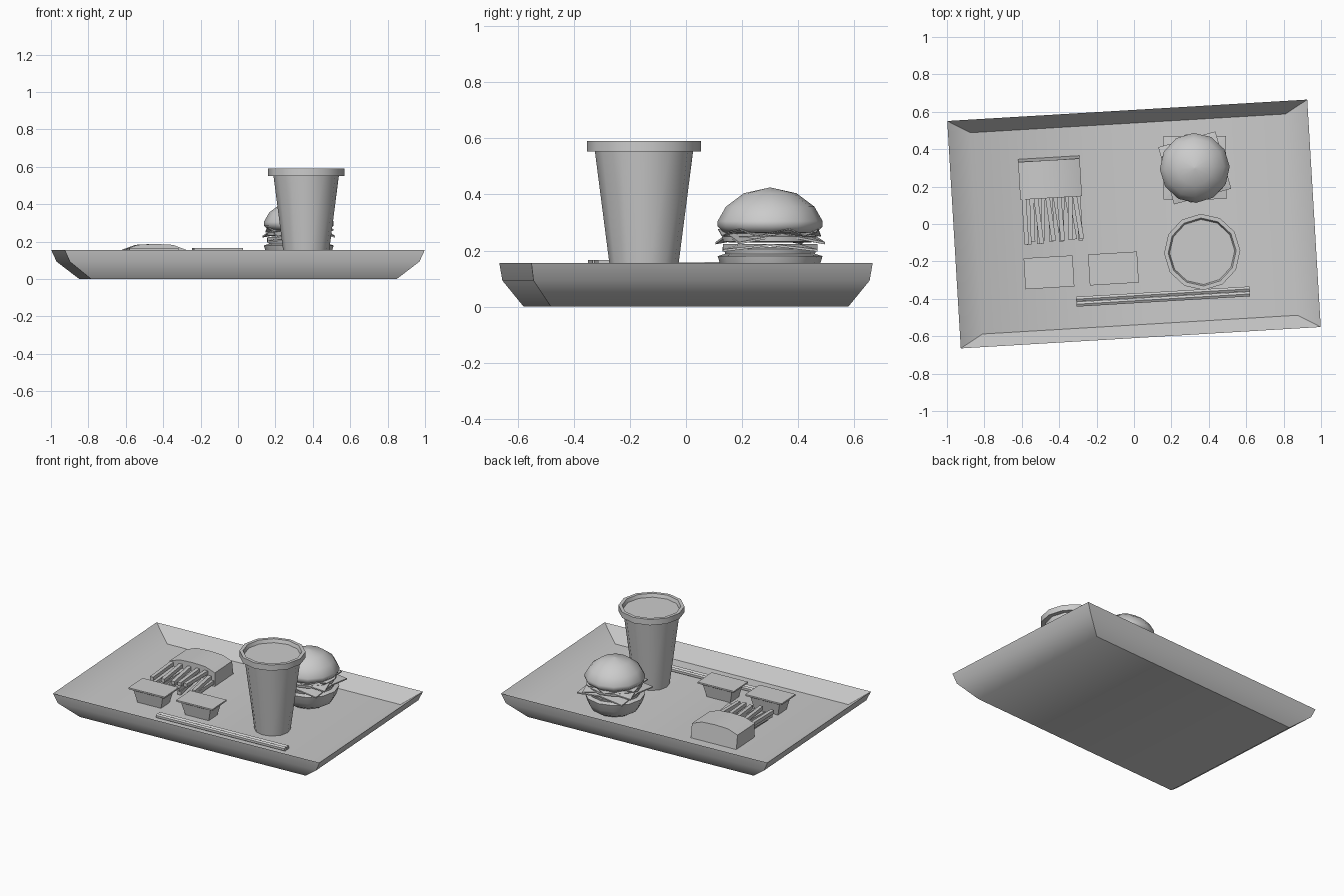
import bpy, bmesh, math, random
from mathutils import Matrix, Vector

if "Cube" in bpy.data.objects:
    bpy.data.objects.remove(bpy.data.objects["Cube"])

random.seed(4)
TURN = Matrix.Rotation(math.radians(3.4), 4, 'Z')   # the whole meal is turned slightly
FLOOR = 0.065


def loft(name, rings, angle=None):
    """Skin closed rings of equal length and cap both ends."""
    bm = bmesh.new()
    rows = [[bm.verts.new(TURN @ Vector(p)) for p in r] for r in rings]
    n = len(rows[0])
    for a, b in zip(rows, rows[1:]):
        for i in range(n):
            j = (i + 1) % n
            bm.faces.new((a[i], a[j], b[j], b[i]))
    bm.faces.new(rows[0][::-1])
    bm.faces.new(rows[-1])
    bmesh.ops.recalc_face_normals(bm, faces=bm.faces[:])
    me = bpy.data.meshes.new(name)
    bm.to_mesh(me)
    bm.free()
    ob = bpy.data.objects.new(name, me)
    bpy.context.collection.objects.link(ob)
    if angle:
        bpy.ops.object.select_all(action='DESELECT')
        ob.select_set(True)
        bpy.context.view_layer.objects.active = ob
        bpy.ops.object.shade_smooth_by_angle(angle=math.radians(angle))
    return ob


def rect(x, y, hx, hy, z):
    return [(x - hx, y - hy, z), (x + hx, y - hy, z), (x + hx, y + hy, z), (x - hx, y + hy, z)]


def circle(x, y, r, z, n=12):
    return [(x + r * math.cos(2 * math.pi * i / n + 1.55),
             y + r * math.sin(2 * math.pi * i / n + 1.55), z) for i in range(n)]


def lathe(name, x, y, profile, n=12, angle=45):
    return loft(name, [circle(x, y, r, z, n) for r, z in profile], angle)


def rod(name, a, b, r, n):
    a, b = Vector(a), Vector(b)
    q = (b - a).to_track_quat('Z', 'Y')
    ring = [q @ Vector((r * math.cos(2 * math.pi * (i + .5) / n),
                        r * math.sin(2 * math.pi * (i + .5) / n), 0)) for i in range(n)]
    return loft(name, [[a + p for p in ring], [b + p for p in ring]])


# Tray: outside bottom, flared side, rim, then down to the floor
loft("tray", [rect(0, 0, .818, .531, 0), rect(0, 0, .936, .60, .093),
              rect(0, 0, .964, .609, .155), rect(0, 0, .844, .539, FLOOR)], 45)

# Drink cup and its recessed lid
CX, CY = .355, -.171
lathe("drink_cup", CX, CY, [(.112, FLOOR), (.176, .56)])
lathe("cup_lid", CX, CY, [(.17, .552), (.204, .552), (.204, .591), (.182, .591), (.174, .568)])

# Burger buns and patties
BX, BY = .342, .28
lathe("bottom_bun", BX, BY, [(.11, FLOOR), (.15, .09), (.172, .13), (.187, .18), (.155, .19)], angle=60)
lathe("lower_patty", BX, BY, [(.14, .186), (.16, .188), (.165, .205), (.14, .212)], angle=60)
lathe("upper_patty", BX, BY, [(.14, .228), (.168, .233), (.17, .25), (.14, .256)], angle=60)
lathe("top_bun", BX, BY, [(.13, .262), (.165, .264), (.187, .285), (.187, .305), (.158, .356),
                          (.094, .404), (.004, .424)], angle=60)


def slice_layer(name, z, half, droop, turn, lift=0.008):
    """Square slice whose corners hang down."""
    def ring(scale, dz, drop):
        out = []
        for i in range(8):
            a = math.radians(turn + 45 * i)
            r = half * scale * (1.36 if i % 2 else 0.96)
            out.append((BX + r * math.cos(a), BY + r * math.sin(a),
                        z + dz - (drop if i % 2 else 0)))
        return out
    return loft(name, [ring(.6, 0, 0), ring(1, 0, droop), ring(1, lift, droop), ring(.6, lift, 0)])


slice_layer("lower_cheese", .216, .175, .02, -3)
slice_layer("upper_cheese", .252, .165, .03, 12)


# Wavy lettuce leaf
def leaf(r, dz, wave):
    return [(BX + (r + wave * .5 * math.cos(i * 2.4)) * math.cos(math.pi * i / 9),
             BY + (r + wave * .5 * math.cos(i * 2.4)) * math.sin(math.pi * i / 9),
             .262 + dz + wave * math.sin(i * 2.1)) for i in range(18)]


loft("lettuce", [leaf(.12, -.004, 0), leaf(.18, 0, .014), leaf(.18, .004, .014), leaf(.12, .004, 0)])

# Fries carton lying on its back, with an arched top
FX = -.434


def carton_section(y, lean):
    pts = [(-.165, FLOOR), (.165, FLOOR), (.165, .157), (.095, .183), (0, .188),
           (-.095, .183), (-.165, .157)]
    return [(FX + x, y + (lean if z < .1 else 0), z) for x, z in pts]


loft("fries_carton", [carton_section(.165, 0), carton_section(.367, .015)], 30)

# Fries spilling forward out of the carton
for i in range(15):
    x = FX - .145 + .29 * i / 14
    z = (.147, .118, .09)[i % 3]
    skew = random.uniform(-.035, .035) if 0 < i < 14 else 0
    rod("fry_%02d" % i, (x, .19, z),
        (x + skew, random.uniform(-.08, -.06), z + random.uniform(-.01, .004)), .017, 4)

# Dip tubs with a flat lid
for k, x in enumerate((-.469, -.124)):
    y = -.231
    loft("dip_tub_%d" % (k + 1), [rect(x, y, .085, .05, FLOOR), rect(x, y, .105, .064, .145),
                                  rect(x, y, .131, .083, .156), rect(x, y, .131, .083, .166)])

# Two straws side by side
for k, y in enumerate((-.41, -.383)):
    rod("straw_%d" % (k + 1), (-.333, y, FLOOR + .014), (.597, y, FLOOR + .014), .015, 6)
